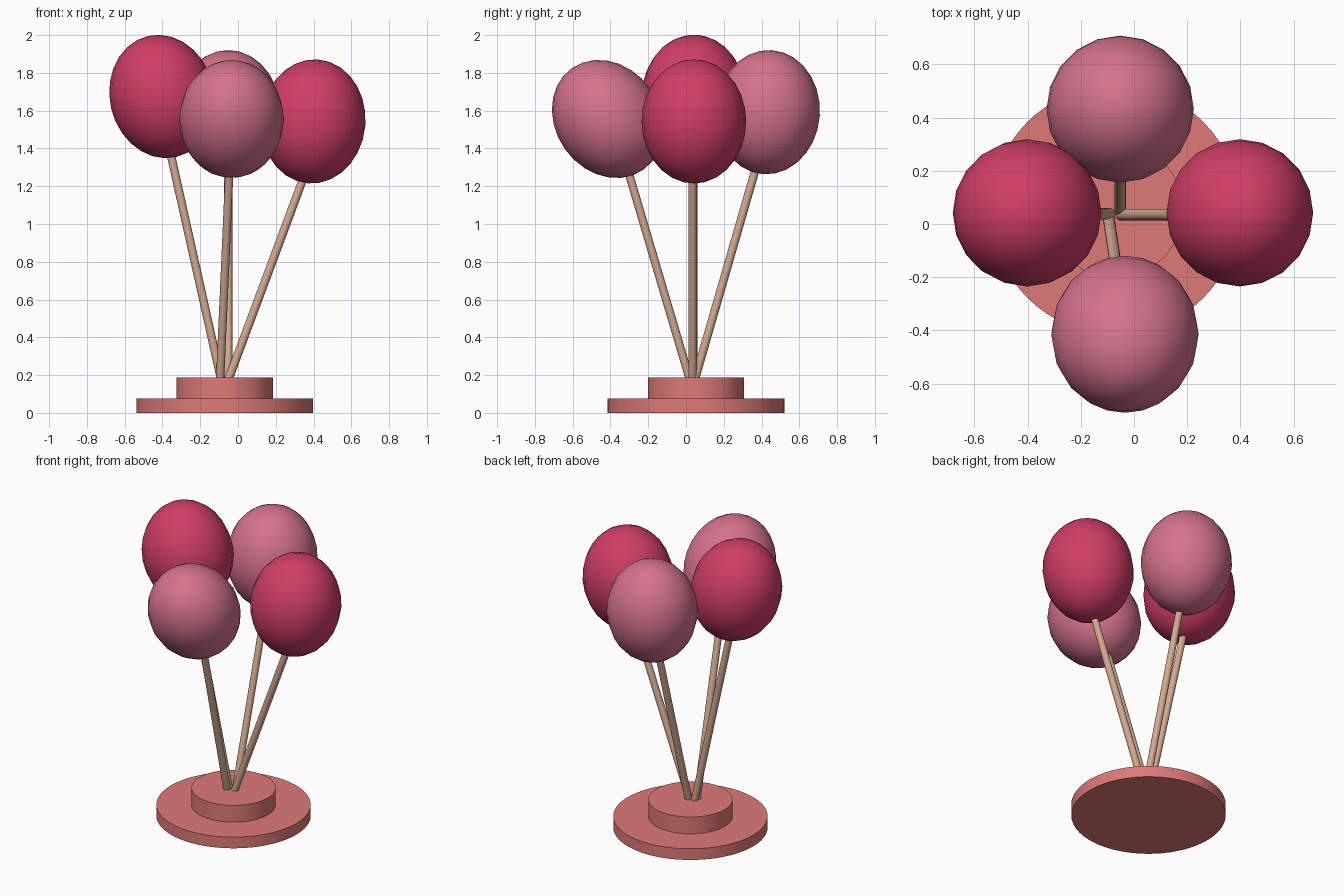
import bpy
import math
from mathutils import Vector

if "Cube" in bpy.data.objects:
    bpy.data.objects.remove(bpy.data.objects["Cube"])


def material(name, rgb):
    m = bpy.data.materials.new(name)
    m.diffuse_color = (*rgb, 1.0)
    m.use_nodes = True
    m.node_tree.nodes["Principled BSDF"].inputs["Base Color"].default_value = m.diffuse_color
    return m


coral = material("coral base", (0.73, 0.195, 0.185))
crimson = material("crimson", (0.63, 0.048, 0.133))
pink = material("dusty pink", (0.66, 0.17, 0.26))
wood = material("light wood", (0.66, 0.41, 0.29))


def finish(name, mat, angle):
    ob = bpy.context.object
    ob.name = name
    ob.data.materials.append(mat)
    bpy.ops.object.shade_smooth_by_angle(angle=math.radians(angle))
    return ob


def rod(name, start, end, radius, mat, sides):
    """Cylinder running between two points."""
    a, b = Vector(start), Vector(end)
    bpy.ops.mesh.primitive_cylinder_add(
        vertices=sides, radius=radius, depth=(b - a).length,
        location=(a + b) / 2,
        rotation=(b - a).to_track_quat('Z', 'Y').to_euler())
    return finish(name, mat, 50)


def balloon(name, centre, outward, tilt, mat):
    """Egg-tall ellipsoid leaning outward by tilt degrees."""
    t = math.radians(tilt)
    axis = Vector((outward[0] * math.sin(t), outward[1] * math.sin(t), math.cos(t)))
    bpy.ops.mesh.primitive_uv_sphere_add(
        segments=20, ring_count=14, radius=1, location=centre,
        rotation=axis.to_track_quat('Z', 'Y').to_euler())
    bpy.context.object.scale = (0.277, 0.277, 0.329)
    return finish(name, mat, 80)


# Two-step round base
cx, cy = -0.07, 0.053
rod("base_plate", (cx, cy, 0), (cx, cy, 0.075), 0.468, coral, 64)
rod("base_step", (cx, cy, 0.07), (cx, cy, 0.188), 0.255, coral, 64)

# Balloons with their sticks: centre, lean direction, tilt, colour, stick ends
parts = [
    ("left", (-0.402, 0.042, 1.675), (-1, 0), 13, crimson,
     (-0.088, 0.038, 0.17), (-0.363, 0.04, 1.40)),
    ("right", (0.398, 0.042, 1.543), (1, 0), 5, crimson,
     (-0.053, 0.035, 0.17), (0.360, 0.035, 1.28)),
    ("front", (-0.034, -0.415, 1.556), (0, -1), 35, pink,
     (-0.095, 0.022, 0.17), (-0.045, -0.312, 1.30)),
    ("back", (-0.052, 0.432, 1.592), (0, 1), 4, pink,
     (-0.052, 0.045, 0.17), (-0.052, 0.377, 1.32)),
]
for side, centre, out, tilt, mat, start, end in parts:
    balloon(side + "_balloon", centre, out, tilt, mat)
    rod(side + "_stick", start, end, 0.022, wood, 16)
